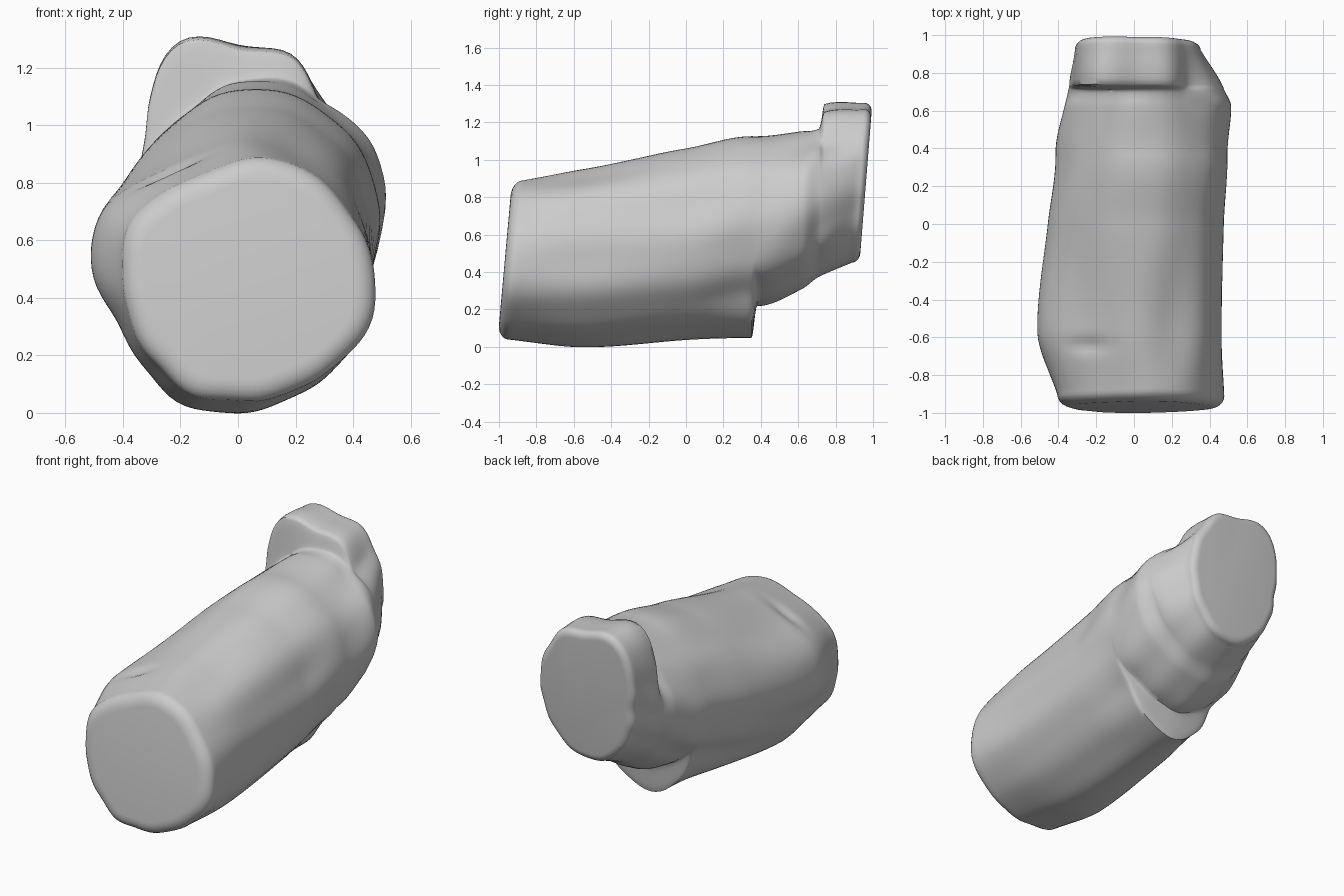
import bpy, bmesh, math

if "Cube" in bpy.data.objects:
    bpy.data.objects.remove(bpy.data.objects["Cube"])

# Cross-sections: 16 radii, counter-clockwise from +x, seen from the front
front = [.48, .465, .46, .46, .43, .40, .42, .43, .40, .40, .40, .42, .41, .42, .435, .475]
bulge = [.465, .475, .495, .475, .48, .45, .48, .53, .50, .445, .455, .48, .47, .46, .46, .475]
middle = [.475, .475, .51, .52, .51, .48, .47, .47, .45, .43, .43, .49, .51, .48, .47, .475]
step_low = [.49, .51, .52, .52, .505, .46, .43, .42, .415, .40, .40, .50, .57, .53, .47, .475]
step_high = step_low[:10] + [.37, .38, .40, .40, .42, .475]
shoulder = [.51, .515, .465, .45, .43, .38, .36, .37, .37, .36, .36, .39, .41, .42, .44, .48]
neck = [.475, .47, .43, .415, .38, .335, .32, .33, .35, .345, .35, .38, .40, .41, .42, .445]
lip = [.465, .455, .415, .485, .48, .54, .43, .355, .345] + neck[9:]
back = [.35, .365, .39, .435, .43, .48, .41, .335, .30, .31, .33, .37, .40, .40, .375, .355]

# (y, centre height, tilt, radii)
stations = [(-.91, .45, .09, front), (-.56, .47, .03, bulge), (0, .55, 0, middle),
            (.35, .62, 0, step_low), (.38, .62, 0, step_high), (.62, .72, 0, shoulder),
            (.71, .775, 0, neck), (.735, .785, .01, lip), (.92, .85, .08, back)]
N = 96


def around(r):
    """Smooth closed curve through the radii."""
    out = []
    for i in range(N):
        u = i * len(r) / N
        k, t = int(u), u - int(u)
        a, b, c, d = (r[(k + j) % len(r)] for j in (-1, 0, 1, 2))
        out.append(.5 * (2 * b + (c - a) * t + (2 * a - 5 * b + 4 * c - d) * t * t
                         + (3 * b - a - 3 * c + d) * t ** 3))
    return out


Y = [s[0] for s in stations]
ROWS = [[s[1], s[2]] + around(s[3]) for s in stations]


def slopes(vals):
    """Overshoot-free tangents along the length."""
    d = [(vals[i + 1] - vals[i]) / (Y[i + 1] - Y[i]) for i in range(len(Y) - 1)]
    m = [2 * a * b / (a + b) if a * b > 0 else 0 for a, b in zip(d, d[1:])]
    return [d[0]] + m + [d[-1]]


M = list(zip(*[slopes(col) for col in zip(*ROWS)]))


def along(y):
    """Cross-section at any y, blended between stations."""
    k = max(i for i in range(len(Y) - 1) if Y[i] <= y + 1e-9)
    h = Y[k + 1] - Y[k]
    t = min(1, (y - Y[k]) / h)
    h00, h10 = 2 * t ** 3 - 3 * t * t + 1, t ** 3 - 2 * t * t + t
    h11 = t ** 3 - t * t
    return [h00 * p + h10 * h * m0 + (1 - h00) * q + h11 * h * m1
            for p, q, m0, m1 in zip(ROWS[k], ROWS[k + 1], M[k], M[k + 1])]


bm = bmesh.new()


def ring(y, row, inset=0.0):
    zc, tilt = row[:2]
    verts = []
    for i, r in enumerate(row[2:]):
        a = math.tau * i / N
        # shallow lengthwise bark ripples and one small dent on top
        r += .003 * math.sin(a * 11 + y * 2) - inset
        x, z = r * math.cos(a), zc + r * math.sin(a)
        if z > zc:
            z -= .02 * math.exp(-((x + .24) / .1) ** 2 - ((y + .66) / .04) ** 2)
        verts.append(bm.verts.new((x, y + tilt * (z - zc), z)))
    return verts


# Rounded rim at each end, body rings between
rings = []
R = 6
for i in range(R):
    a = math.pi / 2 * i / R
    rings.append(ring(-.91 - .06 * math.cos(a), ROWS[0], .08 * (1 - math.sin(a))))
for k in range(len(Y) - 1):
    n = max(6, int((Y[k + 1] - Y[k]) / .025))
    for j in range(n):
        y = Y[k] + (Y[k + 1] - Y[k]) * j / n
        rings.append(ring(y, along(y)))
for i in range(R + 1):
    a = math.pi / 2 * i / R
    rings.append(ring(.92 + .04 * math.sin(a), ROWS[-1], .05 * (1 - math.cos(a))))

for p, q in zip(rings, rings[1:]):
    for i in range(N):
        j = (i + 1) % N
        bm.faces.new((p[i], p[j], q[j], q[i]))

# Flat cut ends
bm.faces.new(rings[0])
bm.faces.new(rings[-1])
bmesh.ops.recalc_face_normals(bm, faces=bm.faces)

mesh = bpy.data.meshes.new("log_body")
bm.to_mesh(mesh)
bm.free()
log = bpy.data.objects.new("log_body", mesh)
bpy.context.collection.objects.link(log)
bpy.context.view_layer.objects.active = log
log.select_set(True)
bpy.ops.object.shade_smooth_by_angle(angle=math.radians(60))
